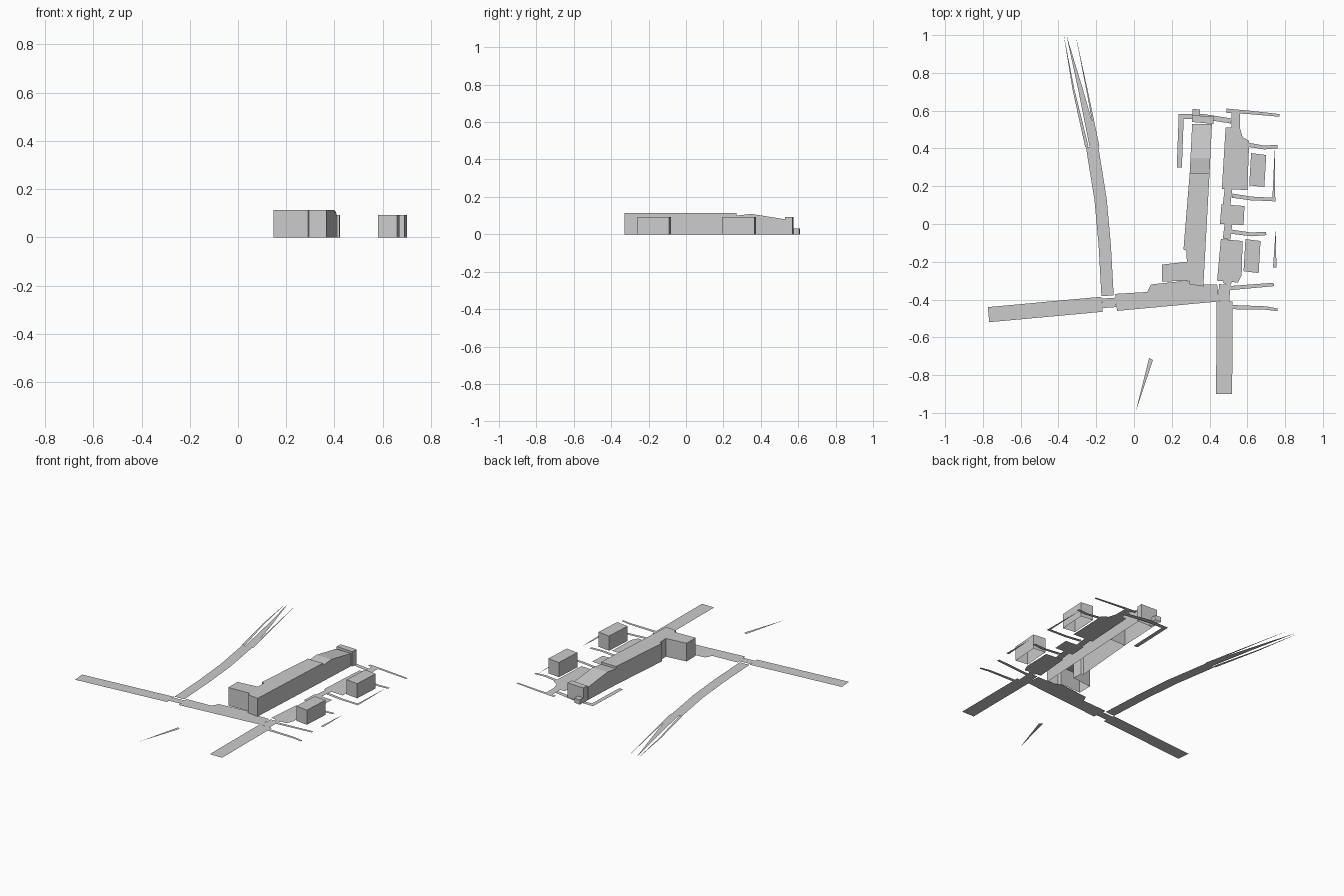
import bpy
import bmesh
from mathutils import Vector

UNIT = 0.01  # plan coordinates are written in hundredths

default_cube = bpy.data.objects.get("Cube")
if default_cube:
    bpy.data.objects.remove(default_cube, do_unlink=True)

grey = bpy.data.materials.new("plain_grey")
grey.use_nodes = True
grey.diffuse_color = (0.6, 0.6, 0.6, 1)
shader = grey.node_tree.nodes["Principled BSDF"]
shader.inputs["Base Color"].default_value = grey.diffuse_color
shader.inputs["Roughness"].default_value = 0.9


def finish(name, bm):
    """Turn a bmesh into a named flat-shaded object."""
    mesh = bpy.data.meshes.new(name)
    bm.to_mesh(mesh)
    bm.free()
    mesh.materials.append(grey)
    obj = bpy.data.objects.new(name, mesh)
    bpy.context.collection.objects.link(obj)
    return obj


def face_up(face):
    face.normal_update()
    if face.normal.z < 0:
        face.normal_flip()


def plate(name, outline):
    """Flat ground surface from a plan outline."""
    bm = bmesh.new()
    face = bm.faces.new([bm.verts.new((x * UNIT, y * UNIT, 0)) for x, y in outline])
    face_up(face)
    return finish(name, bm)


def block(name, outline, height):
    """Open-bottomed building: a roof outline with walls down to the ground."""
    bm = bmesh.new()
    roof = [bm.verts.new((x * UNIT, y * UNIT, height)) for x, y in outline]
    base = [bm.verts.new((x * UNIT, y * UNIT, 0)) for x, y in outline]
    bm.faces.new(roof)
    for i in range(len(roof)):
        j = (i + 1) % len(roof)
        bm.faces.new((base[i], base[j], roof[j], roof[i]))
    bmesh.ops.recalc_face_normals(bm, faces=bm.faces[:])
    return finish(name, bm)


def ribbon(name, path, start, end=None, z=0):
    """Flat strip along a path, tapering from one width to another."""
    end = start if end is None else end
    points = [Vector(p) for p in path]
    last = len(points) - 1
    bm = bmesh.new()
    rows = []
    for i, p in enumerate(points):
        before = (p - points[i - 1]).normalized() if i else None
        after = (points[i + 1] - p).normalized() if i < last else None
        along = ((before or after) + (after or before)).normalized()
        side = Vector((-along.y, along.x))
        miter = max(along.dot(after or before), 0.5)
        half = (start + (end - start) * i / last) / miter / 2
        rows.append([bm.verts.new((*((p + side * s) * UNIT), z)) for s in (half, -half)])
    for a, b in zip(rows, rows[1:]):
        face_up(bm.faces.new((a[0], a[1], b[1], b[0])))
    return finish(name, bm)


def dashes(name, start, end, count):
    """Row of thin centre-line plates."""
    a, b = Vector(start), Vector(end)
    for i in range(count):
        piece = [a.lerp(b, (i + t) / count) for t in (0.2, 0.7)]
        ribbon(f"{name}_{i}", piece, 0.4, z=0.001)


# Main building with its side wing
block("main_hall", [(36.7, -33), (40, 27), (29.5, 27), (26.2, -13.5), (27.7, -14),
                    (28, -20), (14.7, -21.5), (14.7, -30.5), (29, -30), (29.4, -32)], 0.114)

# Rear hall: side profile swept across the width, leaning with the plan
profile = [(27, 0), (27, 0.1), (35, 0.109), (53, 0.08), (53, 0)]
bm = bmesh.new()
sides = []
for edge in (29.5, 40):
    sides.append([bm.verts.new(((edge + (y - 27) * 0.05) * UNIT, y * UNIT, z))
                  for y, z in profile])
    bm.faces.new(sides[-1])
for i in range(len(profile) - 1):
    bm.faces.new((sides[0][i], sides[0][i + 1], sides[1][i + 1], sides[1][i]))
bmesh.ops.recalc_face_normals(bm, faces=bm.faces[:])
finish("rear_hall", bm)

block("rear_end_block", [(30.7, 54), (42, 53), (42.3, 57), (31, 57.5)], 0.092)
block("rear_annex", [(31, 57.5), (35, 57.5), (35, 60.5), (31, 61)], 0.03)

# Two matching detached buildings
for name, x, y in (("north_house", 61, 20.5), ("south_house", 58, -25)):
    block(name, [(x, y), (x + 8, y - 1), (x + 9, y + 16), (x + 1, y + 17)], 0.092)

# Main roads and junctions
ribbon("west_road", [(-77, -48), (-17, -42.5)], 8)
ribbon("west_junction", [(-17, -42), (-9.5, -41.5)], 5)
plate("cross_road", [(-10, -37), (7, -36), (9, -32), (28, -30), (32, -32),
                     (44, -32), (45, -41), (-9, -46)])
ribbon("east_junction", [(47.5, -41), (48, -32)], 6)
ribbon("south_road", [(48, -41), (47.7, -90)], 8.5)
ribbon("north_road", [(-14, -38), (-15.5, -11), (-17.7, 13), (-22.2, 41)], 6.5)

# North road breaking into three long spikes
ribbon("left_spike", [(-25, 41), (-32, 71), (-37, 99)], 1.8, 0.1)
ribbon("middle_spike", [(-21, 41), (-28, 70), (-35.5, 99)], 5, 0.1)
ribbon("right_spike", [(-19, 41), (-24.5, 69), (-30.5, 98)], 1.4, 0.1)
plate("stray_wedge", [(8, -71), (10, -72), (1, -99)])

# Centre-line markings
dashes("north_dash", (-11.5, -36), (-15, 0), 9)
dashes("upper_dash", (-15, 0), (-20, 40), 10)
dashes("west_dash", (-75, -48), (-18, -42.6), 14)
dashes("cross_dash", (-8, -41), (43, -37), 12)
dashes("south_dash", (47.8, -88), (48, -43), 11)

# Parking lots joined by short lanes
plate("south_lot", [(46, -8), (57.5, -9), (57, -27), (55, -31), (44, -30)])
plate("middle_lot", [(46.3, 10.5), (58.5, 9.5), (58, -0.5), (45.5, 0)])
plate("north_lot", [(51.5, 60), (56, 59), (56, 51), (57.5, 46), (61, 44),
                    (60, 18), (46.5, 18.5), (48.5, 51), (51.5, 51)])
for i, (low, high) in enumerate([(-32, -30), (-8, 0), (10, 18.5)]):
    ribbon(f"lot_lane_{i}", [(49, low), (50, high)], 4)

# Service lane round the rear of the main building
ribbon("back_lane", [(24, 30), (25, 57), (36, 57), (51.5, 54.5)], 2.7)

# Side drives running out past the houses
drives = [
    [(49, 60), (62, 59), (77, 57.5)],
    [(60, 42), (69, 40.5), (76, 41)],
    [(52, 15), (62, 13.5), (74, 13)],
    [(51, -4), (62, -5.5), (70, -5)],
    [(50, -34), (62, -33), (74, -32)],
    [(52, -44), (70, -44.5), (76, -45.5)],
]
for i, path in enumerate(drives):
    ribbon(f"side_drive_{i}", path, 2.2, 1.8 if i % 5 else 1.4)
ribbon("north_sliver", [(74, 12), (74.5, 39)], 1.6, 0.1)
ribbon("south_sliver", [(74.5, -23), (75, -4)], 1.8, 0.1)
